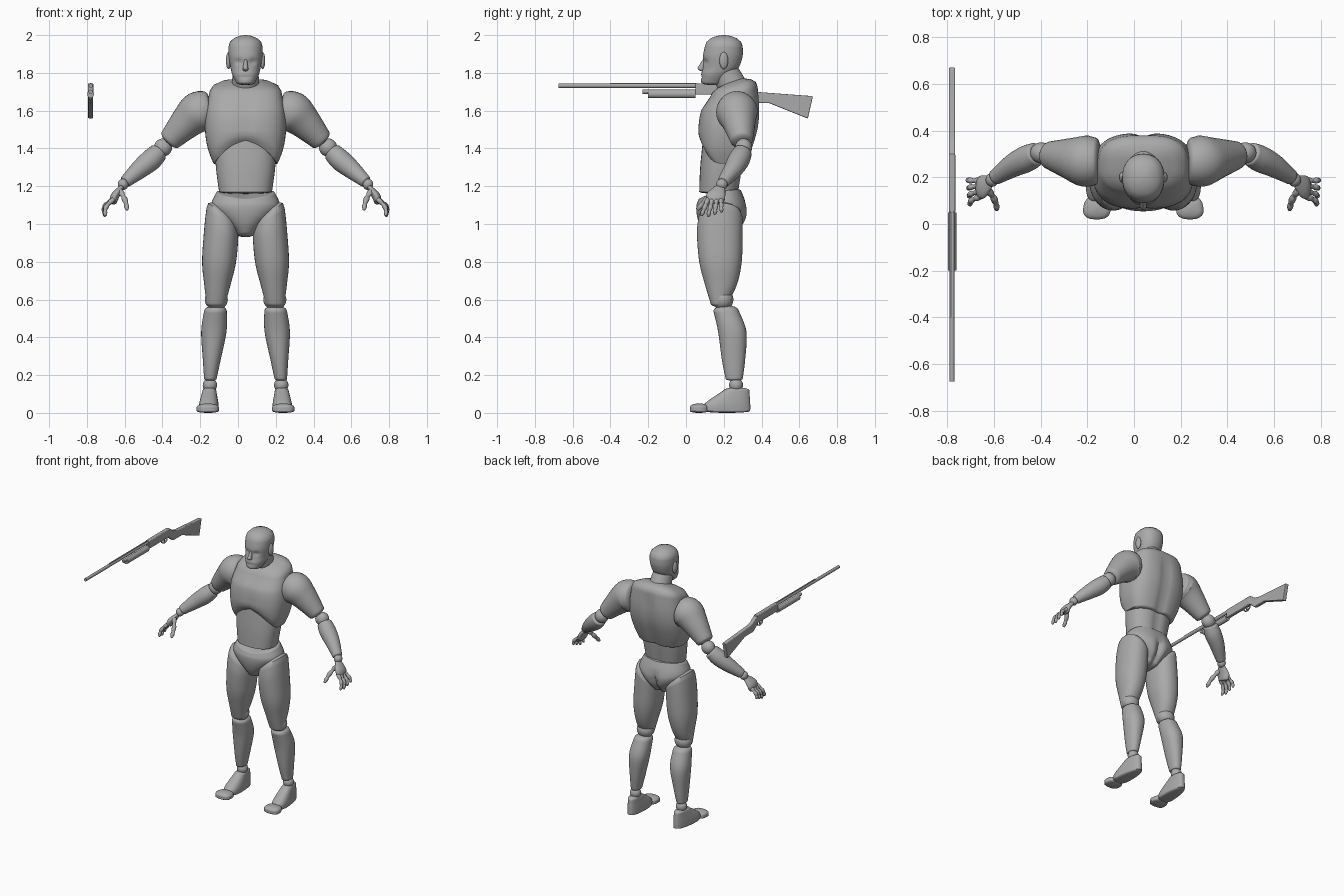
import bpy, bmesh, math
from math import cos, sin, pi, exp
from mathutils import Vector, Matrix

if "Cube" in bpy.data.objects:
    bpy.data.objects.remove(bpy.data.objects["Cube"], do_unlink=True)

GREY = (.4, .4, .4, 1)
grey = bpy.data.materials.new("plain_grey")
grey.use_nodes = True
grey.diffuse_color = GREY
grey.node_tree.nodes["Principled BSDF"].inputs["Base Color"].default_value = GREY

BODY_X = .04
GUN_X = -.78
UP = Vector((0, 0, 1))


def finish(name, bm, origin=BODY_X, mirror=False, warp=None, bevel=0):
    """Turn a bmesh into a named, shaded object."""
    if warp:
        for vert in bm.verts:
            vert.co = warp(vert.co.copy())
    bmesh.ops.recalc_face_normals(bm, faces=bm.faces)
    mesh = bpy.data.meshes.new(name)
    bm.to_mesh(mesh)
    bm.free()
    mesh.materials.append(grey)
    part = bpy.data.objects.new(name, mesh)
    bpy.context.collection.objects.link(part)
    part.location.x = origin
    for other in bpy.context.selected_objects:
        other.select_set(False)
    part.select_set(True)
    bpy.context.view_layer.objects.active = part
    bpy.ops.object.shade_smooth_by_angle(angle=math.radians(50))
    if bevel:
        modifier = part.modifiers.new("soft_edges", 'BEVEL')
        modifier.width, modifier.segments = bevel, 3
    if mirror:
        modifier = part.modifiers.new("other_side", 'MIRROR')
        modifier.use_mirror_merge = False


def resample(rows, steps=6):
    """Smooth curve through rows of numbers, using finite-difference slopes."""
    rows = [Vector(row) for row in rows]
    last = len(rows) - 1
    slopes = [(rows[min(i + 1, last)] - rows[max(i - 1, 0)]) / 2 for i in range(last + 1)]
    out = []
    for i in range(last):
        gap = rows[i + 1] - rows[i]
        for step in range(steps):
            t = step / steps
            ease = t * t * (3 - 2 * t)
            out.append(rows[i] + gap * ease + slopes[i] * t * (1 - t) ** 2
                       - slopes[i + 1] * t * t * (1 - t))
    return out + [rows[last]]


def dome(ring, push):
    """Shrinking rings that round off an open end."""
    centre = sum(ring, Vector((0, 0, 0))) / len(ring)
    return [[centre + (p - centre) * cos(a) + push * sin(a) for p in ring]
            for a in (.4, .8, 1.2, 1.5)]


def skin(rings):
    """Bridge closed rings of points and cap the ends."""
    bm = bmesh.new()
    loops = [[bm.verts.new(p) for p in ring] for ring in rings]
    for low, high in zip(loops, loops[1:]):
        for i in range(len(low)):
            bm.faces.new((low[i - 1], low[i], high[i], high[i - 1]))
    bm.faces.new(loops[0])
    bm.faces.new(loops[-1])
    return bm


def superellipse(angle, power):
    return [math.copysign(abs(v) ** (2 / power), v) for v in (cos(angle), sin(angle))]


def loft(name, rows, bottom, top, power=2.2, sides=48, **options):
    """Level rings: height, half width, front y, back y; domed ends."""
    rings = []
    for z, half, front, back in resample(rows):
        outline = [superellipse(2 * pi * i / sides, power) for i in range(sides)]
        rings.append([Vector((half * u, (front + back) / 2 + v * (back - front) / 2, z))
                      for u, v in outline])
    rings = dome(rings[0], -UP * bottom)[::-1] + rings + dome(rings[-1], UP * top)
    finish(name, skin(rings), **options)


def tube(name, rows, cap=.01, flat=1, sides=32, **options):
    """Round rings across a path: x, y, z, radius; domed ends."""
    rows = resample(rows)
    points = [row.to_3d() if len(row) == 3 else Vector(row[:3]) for row in rows]
    rings = []
    for i, point in enumerate(points):
        along = (points[min(i + 1, len(points) - 1)] - points[max(i - 1, 0)]).normalized()
        deep = Vector((0, 1, 0))
        deep = (deep - along * deep.dot(along)).normalized()
        across = along.cross(deep) * flat
        angles = [2 * pi * k / sides for k in range(sides)]
        rings.append([point + (deep * cos(a) + across * sin(a)) * rows[i][3] for a in angles])
    start = (points[0] - points[1]).normalized() * cap
    end = (points[-1] - points[-2]).normalized() * cap
    rings = dome(rings[0], start)[::-1] + rings + dome(rings[-1], end)
    finish(name, skin(rings), **options)


def ball(name, centre, size):
    bm = bmesh.new()
    place = Matrix.Translation(centre) @ Matrix.Diagonal((*size, 1))
    bmesh.ops.create_uvsphere(bm, u_segments=32, v_segments=16, radius=1, matrix=place)
    finish(name, bm, mirror=True)


def clamp(value):
    return max(0, min(1, value))


def bump(distance, width):
    return exp(-(distance / width) ** 2)


# Head: eye sockets and mouth are pressed in, nose and ears are added
def shape_face(v):
    if v.y < .17:
        v.y += .013 * bump(abs(v.x) - .036, .02) * bump(v.z - 1.857, .014)
        v.y += .006 * bump(v.z - 1.778, .006) * bump(v.x, .035)
    return v


loft("head", [(1.75, .05, .08, .2), (1.79, .07, .08, .24), (1.83, .08, .09, .28),
              (1.89, .09, .09, .3), (1.94, .09, .1, .3)], .015, .06, warp=shape_face)
tube("nose", [(0, .1, 1.87, .01), (0, .08, 1.82, .02)], flat=.75)
ball("ears", (.09, .2, 1.865), (.014, .023, .045))

# Neck and collar
tube("neck", [(0, .26, 1.7, .08), (0, .2, 1.82, .07)], flat=.95)
tube("collar", [(0, .26, 1.68, .09), (0, .24, 1.73, .09)], flat=.92)


# Chest: arched lower edge, sloping neckline, grooves down the middle
def shape_chest(v):
    arch = .115 * max(0, 1 - (v.x / .17) ** 2)
    v.z += arch * clamp((.22 - v.y) / .08) * clamp((1.5 - v.z) / .18)
    v.z += clamp((v.z - 1.6) / .16) * .3 * (v.y - .25)
    groove = clamp((1.73 - v.z) / .1)
    v.y += groove * (-.016 * bump(v.x, .03) if v.y > .25 else .006 * bump(v.x, .015))
    return v


loft("chest", [(1.32, .17, .09, .32), (1.4, .2, .07, .35), (1.5, .215, .065, .38),
               (1.6, .21, .08, .39), (1.7, .19, .13, .38)], .01, .06,
     power=2.8, sides=64, warp=shape_chest)


def shape_waist(v):
    if v.y > .22:
        v.y -= .012 * bump(v.x, .03)
    return v


loft("abdomen", [(1.17, .14, .07, .28), (1.3, .157, .075, .3), (1.45, .165, .09, .32)],
     .01, .01, power=2.4, warp=shape_waist)


# Pelvis: lower in front, cleft behind
def shape_pelvis(v):
    v.z += clamp((v.z - 1.1) / .08) * (.25 * (v.y - .2) - .012 * bump(v.x, .08))
    if v.y > .2:
        v.y -= .03 * bump(v.x, .022) * clamp((1.13 - v.z) / .08)
    return v


loft("pelvis", [(.96, .06, .09, .28), (1, .1, .07, .31), (1.05, .155, .057, .325),
                (1.1, .183, .055, .32), (1.17, .155, .067, .29)], .03, .01, warp=shape_pelvis)

# Arms
tube("upper_arms", [(.2, .27, 1.6, .1), (.25, .27, 1.59, .11), (.31, .28, 1.54, .09),
                    (.4, .295, 1.445, .06)], .02, mirror=True)
ball("elbows", (.437, .305, 1.405), (.048, .045, .048))
tube("forearms", [(.46, .3, 1.38, .05), (.5, .28, 1.34, .057), (.56, .25, 1.29, .05),
                  (.635, .2, 1.225, .033)], mirror=True)
ball("wrists", (.648, .19, 1.21), (.028, .03, .03))

# Hands: each digit has narrow rings at its joints
tube("palms", [(.66, .18, 1.19, .03), (.69, .16, 1.15, .05), (.7, .15, 1.12, .045)],
     flat=.45, mirror=True)
JOINTS = (.9, 1, .7, .95, .9, .7, .85, .6)


def digit(name, base, tip, bow, radius):
    rows = []
    for k, thickness in enumerate(JOINTS):
        t = k / (len(JOINTS) - 1)
        point = Vector(base).lerp(Vector(tip), t) + Vector((bow * sin(pi * t), 0, 0))
        rows.append((*point, radius * thickness))
    tube(name, rows, cap=radius / 2, sides=12, mirror=True)


for i, name in enumerate(("index", "middle", "ring", "little")):
    digit(name + "_fingers", (.7, .116 + .023 * i, 1.13),
          (.742 + .003 * i, .083 + .035 * i, 1.04 + .012 * abs(i - .7)), .017, .0135)
digit("thumbs", (.665, .145, 1.175), (.628, .064, 1.08), -.008, .016)


# Legs: they lean outward towards the feet, thigh tops slant to the hip
def leg_centre(z):
    return .2 - .075 * z


def shape_thigh(v):
    v.z += .7 * clamp((v.z - .85) / .2) * v.x
    v.x += leg_centre(v.z)
    return v


def shape_shin(v):
    v.x += leg_centre(v.z)
    return v


loft("thighs", [(.58, .05, .13, .22), (.68, .07, .1, .27), (.8, .09, .07, .295),
                (.95, .092, .058, .3), (1.03, .088, .066, .3)], .02, .06,
     mirror=True, warp=shape_thigh)
ball("knees", (leg_centre(.6), .195, .6), (.061, .056, .057))
loft("shins", [(.18, .033, .21, .3), (.28, .047, .19, .313), (.43, .067, .17, .32),
               (.54, .06, .145, .28)], .01, .03, mirror=True, warp=shape_shin)
ball("ankles", (leg_centre(.15), .265, .147), (.038, .037, .038))


# Feet taper towards the heel
def shape_foot(v):
    heel = clamp((v.y - .05) / .28)
    v.x = .2 + v.x * (1 - .38 * heel) - .012 * heel
    return v


loft("feet", [(.01, .063, .095, .34), (.05, .063, .1, .34), (.12, .05, .2, .335)],
     .01, .015, power=2.5, mirror=True, warp=shape_foot)
loft("toes", [(.01, .06, .02, .12), (.03, .06, .02, .12)], .01, .02,
     power=2.7, mirror=True, warp=shape_foot)


# Shotgun parts
def rod(name, start, end, z, half, tall):
    bm = bmesh.new()
    place = (Matrix.Translation((0, (start + end) / 2, z)) @ Matrix.Diagonal((half, 1, tall, 1))
             @ Matrix.Rotation(pi / 2, 4, 'X'))
    bmesh.ops.create_cone(bm, cap_ends=True, segments=20, radius1=1, radius2=1,
                          depth=end - start, matrix=place)
    finish(name, bm, origin=GUN_X)


def plate(name, outline, half, bevel=0):
    """Side outline in y and z, given thickness across x."""
    sides = [[Vector((x, y, z)) for y, z in outline] for x in (-half, half)]
    finish(name, skin(sides), origin=GUN_X, bevel=bevel)


def box(name, start, end, low, high, half, bevel=0):
    plate(name, [(start, low), (start, high), (end, high), (end, low)], half, bevel)


rod("barrel", -.675, .1, 1.732, .0105, .0115)
rod("magazine_tube", -.23, .08, 1.7, .011, .011)
rod("fore_end", -.2, .05, 1.688, .018, .021)
box("barrel_rib", -.4, .06, 1.742, 1.747, .004)
box("receiver", .05, .3, 1.685, 1.745, .014, .005)
plate("stock", [(.28, 1.74), (.31, 1.735), (.345, 1.71), (.39, 1.698), (.672, 1.677),
                (.645, 1.558), (.44, 1.64), (.34, 1.64), (.28, 1.69)], .0135, .005)
box("trigger", .245, .255, 1.66, 1.69, .003)

# Trigger guard: a flat band bent into an oval
bm = bmesh.new()
band = bmesh.ops.create_cone(bm, cap_ends=False, segments=24, radius1=.026, radius2=.026, depth=.01,
                             matrix=Matrix.Translation((0, .25, 1.677))
                             @ Matrix.Diagonal((1, 1.3, 1, 1)) @ Matrix.Rotation(pi / 2, 4, 'Y'))
bmesh.ops.solidify(bm, geom=bm.faces[:], thickness=.005)
finish("trigger_guard", bm, origin=GUN_X)
